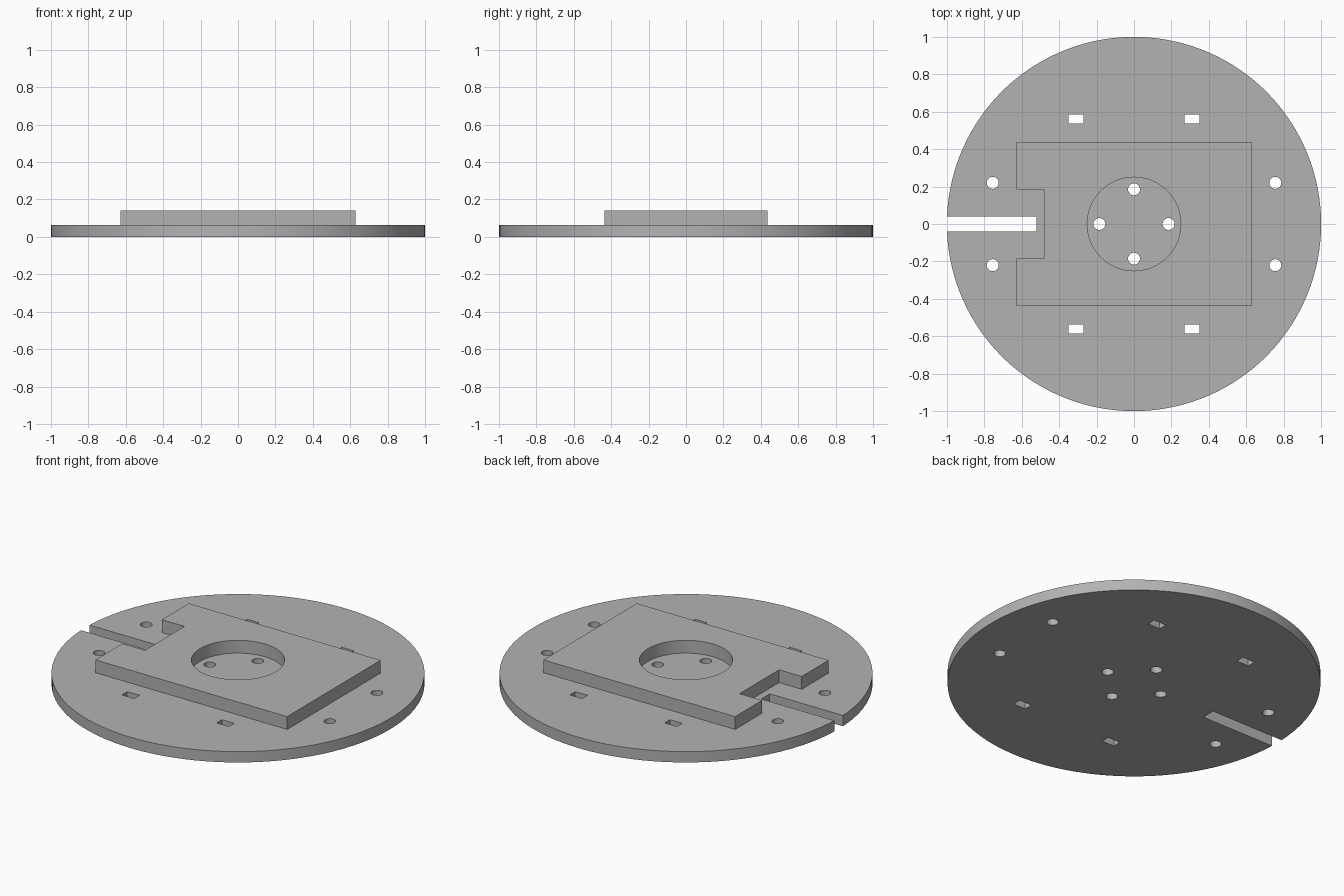
import bpy, bmesh
from math import sin, cos, pi, asin

cube = bpy.data.objects.get("Cube")
if cube:
    bpy.data.objects.remove(cube, do_unlink=True)

grey = bpy.data.materials.new("plain grey")
grey.use_nodes = True
COLOR = (0.45, 0.45, 0.45, 1)
grey.diffuse_color = COLOR
grey.node_tree.nodes["Principled BSDF"].inputs["Base Color"].default_value = COLOR


def circle(x, y, r, n):
    return [(x + r * cos(2 * pi * i / n), y + r * sin(2 * pi * i / n)) for i in range(n)]


def rectangle(x, y, w, h):
    return [(x + sx * w / 2, y + sy * h / 2) for sx, sy in ((-1, -1), (1, -1), (1, 1), (-1, 1))]


def notched(points, depth_x, half):
    """Close an open outline with a rectangular notch cut in from -x."""
    return points + [(depth_x, half), (depth_x, -half)]


def slab(name, loops, z, height):
    """Fill an outline with holes and extrude it upward."""
    bm = bmesh.new()
    for loop in loops:
        vs = [bm.verts.new((x, y, z)) for x, y in loop]
        for a, b in zip(vs, vs[1:] + vs[:1]):
            bm.edges.new((a, b))
    bmesh.ops.triangle_fill(bm, edges=bm.edges[:], use_beauty=True, normal=(0, 0, 1))
    top = bmesh.ops.extrude_face_region(bm, geom=bm.faces[:], use_keep_orig=True)["geom"]
    bmesh.ops.translate(bm, verts=[v for v in top if isinstance(v, bmesh.types.BMVert)],
                        vec=(0, 0, height))
    bmesh.ops.recalc_face_normals(bm, faces=bm.faces[:])
    mesh = bpy.data.meshes.new(name)
    bm.to_mesh(mesh)
    bm.free()
    mesh.materials.append(grey)
    obj = bpy.data.objects.new(name, mesh)
    bpy.context.collection.objects.link(obj)
    bpy.ops.object.select_all(action="DESELECT")
    obj.select_set(True)
    bpy.context.view_layer.objects.active = obj
    bpy.ops.object.shade_smooth_by_angle(angle=pi / 6)


BASE_H = 0.064
SIDES = 128

# Round base: rim arc that stops at the slot on the -x side
slot = 0.04
a = asin(slot)
rim = [(cos(t), sin(t)) for t in
       (-pi + a + (2 * pi - 2 * a) * i / SIDES for i in range(SIDES + 1))]
loops = [notched(rim, -0.52, slot)]

# Bolt holes, mounting windows and the four centre holes
for sx in (-1, 1):
    for sy in (-1, 1):
        loops.append(circle(sx * 0.755, sy * 0.22, 0.032, 32))
        loops.append(rectangle(sx * 0.31, sy * 0.561, 0.08, 0.05))
for k in range(4):
    loops.append(circle(0.185 * cos(k * pi / 2), 0.185 * sin(k * pi / 2), 0.032, 32))
slab("round_base", loops, 0, BASE_H)

# Raised plate with a side notch and a round central opening
X, Y, NOTCH = 0.628, 0.437, 0.185
outline = [(-X, -NOTCH), (-X, -Y), (X, -Y), (X, Y), (-X, Y), (-X, NOTCH)]
slab("raised_plate", [notched(outline, -0.48, NOTCH), circle(0, 0, 0.25, 96)],
     BASE_H, 0.076)
